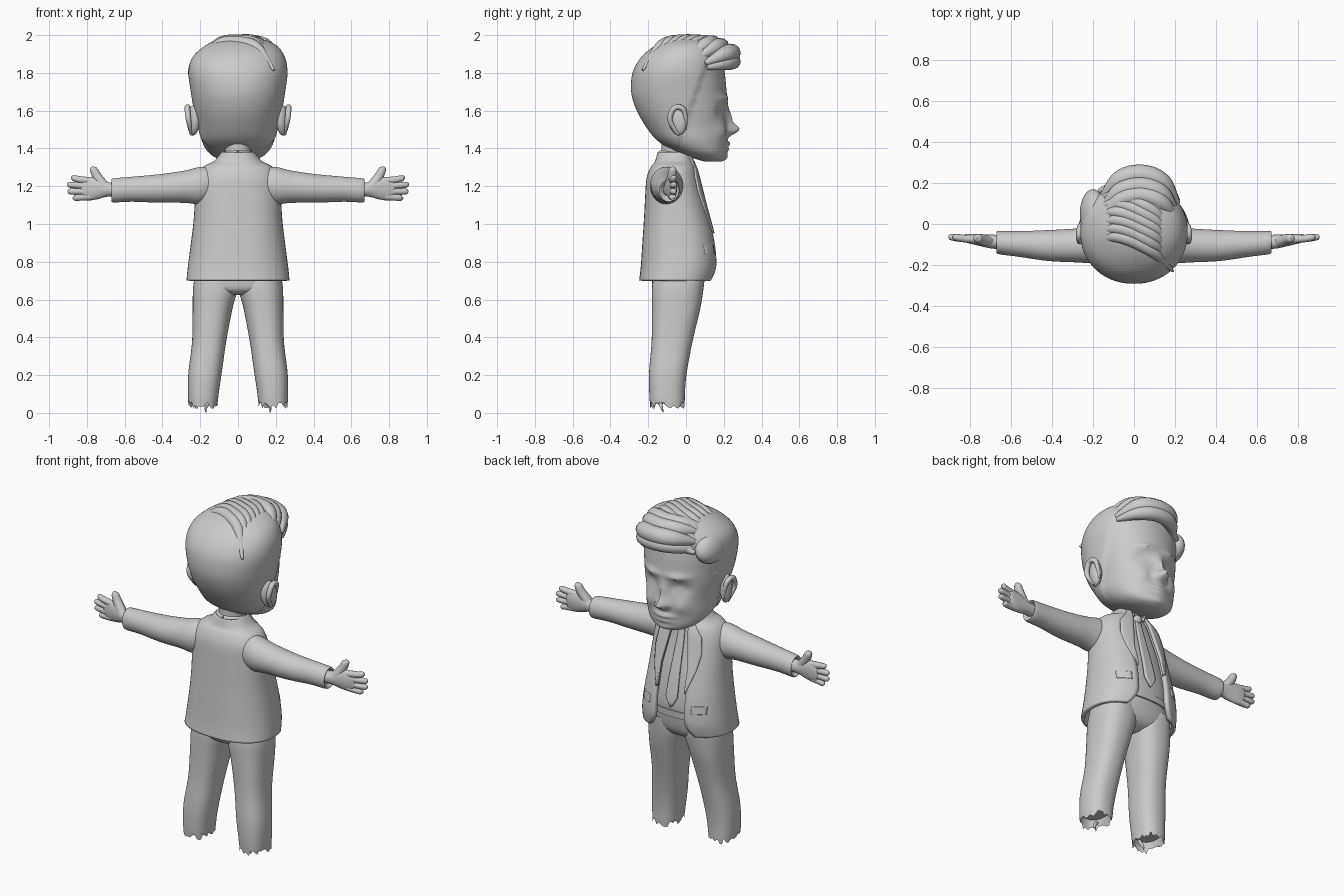
import bpy, bmesh, math, random
from mathutils import Vector
from mathutils.bvhtree import BVHTree

random.seed(4)
if "Cube" in bpy.data.objects:
    bpy.data.objects.remove(bpy.data.objects["Cube"])

grey = bpy.data.materials.new("plain grey")
grey.use_nodes = True
grey.diffuse_color = (0.6, 0.6, 0.6, 1)
grey.node_tree.nodes["Principled BSDF"].inputs["Base Color"].default_value = (0.6, 0.6, 0.6, 1)


def finish(obj, angle=50):
    obj.data.materials.append(grey)
    bpy.ops.object.select_all(action="DESELECT")
    obj.select_set(True)
    bpy.context.view_layer.objects.active = obj
    bpy.ops.object.shade_smooth_by_angle(angle=math.radians(angle))
    return obj


def mesh_object(name, verts, faces, shade=True):
    mesh = bpy.data.meshes.new(name)
    mesh.from_pydata(verts, [], faces)
    bm = bmesh.new()
    bm.from_mesh(mesh)
    bmesh.ops.recalc_face_normals(bm, faces=bm.faces)
    bm.to_mesh(mesh)
    bm.free()
    obj = bpy.data.objects.new(name, mesh)
    bpy.context.collection.objects.link(obj)
    return finish(obj) if shade else obj


def spline(rows, steps):
    """Catmull-Rom interpolation through rows of numbers."""
    out = []
    for i in range(len(rows) - 1):
        a, b = rows[max(i - 1, 0)], rows[i]
        c, d = rows[i + 1], rows[min(i + 2, len(rows) - 1)]
        for s in range(steps):
            t = s / steps
            out.append([q + t * (r - p) / 2 + t * t * (p - 2.5 * q + 2 * r - d_ / 2)
                        + t ** 3 * (1.5 * (q - r) + (d_ - p) / 2)
                        for p, q, r, d_ in zip(a, b, c, d)])
    return out + [list(rows[-1])]


def on_ring(ring, angle, power):
    """Point on a superellipse ring given as (level, a min, a max, b min, b max)."""
    _, a0, a1, b0, b1 = ring
    c, s = math.cos(angle), math.sin(angle)
    e = 2 / power
    return ((a0 + a1) / 2 + (a1 - a0) / 2 * math.copysign(abs(c) ** e, c),
            (b0 + b1) / 2 + (b1 - b0) / 2 * math.copysign(abs(s) ** e, s))


def loft(name, rows, segs=40, steps=5, power=2, place=None, change=None):
    rings = spline(rows, steps)
    place = place or (lambda t, a, b: (a, b, t))
    verts = [place(r[0], *on_ring(r, math.tau * k / segs, power)) for r in rings for k in range(segs)]
    if change:
        verts = [change(*v) for v in verts]
    faces = [(i * segs + k, i * segs + (k + 1) % segs, (i + 1) * segs + (k + 1) % segs, (i + 1) * segs + k)
             for i in range(len(rings) - 1) for k in range(segs)]
    faces += [tuple(range(segs)), tuple(range(len(verts) - segs, len(verts)))]
    return mesh_object(name, verts, faces)


def tube(name, points, radii):
    curve = bpy.data.curves.new(name, "CURVE")
    curve.dimensions = "3D"
    curve.bevel_depth, curve.bevel_resolution, curve.use_fill_caps = 1, 4, True
    rows = spline([(*p, r) for p, r in zip(points, radii)], 6)
    path = curve.splines.new("POLY")
    path.points.add(len(rows) - 1)
    for point, row in zip(path.points, rows):
        point.co, point.radius = (*row[:3], 1), max(row[3], 0.002)
    obj = bpy.data.objects.new(name, curve)
    bpy.context.collection.objects.link(obj)
    bpy.ops.object.select_all(action="DESELECT")
    obj.select_set(True)
    bpy.context.view_layer.objects.active = obj
    bpy.ops.object.convert(target="MESH")
    return finish(bpy.context.object)


def ball(name, centre, size, turn=(0, 0, 0)):
    bpy.ops.mesh.primitive_uv_sphere_add(segments=28, ring_count=16, location=centre, rotation=turn)
    obj = bpy.context.object
    obj.name, obj.scale = name, size
    return finish(obj)


# Head, with the face shaped by soft bumps: x, z, width, height, depth
bumps = [(0, 1.5, .034, .032, .062), (0, 1.56, .022, .05, .025), (0, 1.425, .06, .014, .02),
         (0, 1.395, .05, .012, .012), (0, 1.35, .05, .025, .01)]
for s in (-1, 1):
    bumps += [(s * .095, 1.595, .05, .034, -.035), (s * .095, 1.59, .034, .026, .02),
              (s * .09, 1.665, .06, .016, .016), (s * .115, 1.49, .05, .045, .018),
              (s * .03, 1.49, .016, .016, .018)]


def shape_face(x, y, z):
    if y > .1:
        blend = min((y - .1) / .06, 1)
        y += blend * sum(d * math.exp(-((x - cx) / w) ** 2 - ((z - cz) / h) ** 2)
                         for cx, cz, w, h, d in bumps)
    if y > .02 + .35 * (z - 1.6) and z < 1.85:
        x *= .955
    return x, y, z


head_rows = [(1.33, -.05, .05, .1, .18), (1.345, -.11, .11, .05, .205), (1.38, -.165, .165, -.05, .215),
             (1.44, -.2, .2, -.15, .215), (1.52, -.215, .215, -.215, .215), (1.61, -.235, .235, -.265, .22),
             (1.7, -.25, .25, -.29, .215), (1.8, -.262, .262, -.283, .205), (1.88, -.243, .25, -.24, .19),
             (1.94, -.18, .21, -.17, .16), (1.975, -.11, .14, -.09, .12), (1.985, -.03, .05, -.02, .05)]
head = loft("head", head_rows, segs=96, steps=7, power=2.15, change=shape_face)
skull = BVHTree.FromPolygons([v.co for v in head.data.vertices], [p.vertices for p in head.data.polygons])
loft("neck", [(1.28, -.085, .085, -.15, .03), (1.38, -.07, .07, -.13, .025), (1.46, -.08, .08, -.13, .04)])
for s, side in ((1, "left"), (-1, "right")):
    ball(side + "_ear", (s * .235, -.045, 1.55), (.032, .05, .082), (.15, 0, -s * .35))
    tube(side + "_ear_rim", [(s * .245, 0, 1.5), (s * .262, -.01, 1.6), (s * .268, -.06, 1.615),
                             (s * .262, -.085, 1.55), (s * .245, -.04, 1.475)], [.006, .014, .015, .014, .01])


# Swept hair: strands laid on the crown, then the overhanging quiff
def crown(x, y, lift):
    hit = skull.ray_cast(Vector((x, y, 3)), Vector((0, 0, -1)))[0]
    return (x, y, (hit.z if hit else 1.85) + lift)


for i in range(7):
    y = .17 - .04 * i
    tube(f"hair_strand_{i + 1}", [crown(-.17, y - .01, -.03), crown(-.09, y + .01, -.017), crown(0, y - .015, -.014),
                                  crown(.1, y - .07, -.016), crown(.19, y - .16, -.035)],
         [.012, .03, .033, .03, .006])
quiff = [(.0, .0, .045), (-.055, .035, .04), (.01, -.045, .036), (-.1, .05, .04)]
for i, (dy, dz, r) in enumerate(quiff):
    tube(f"quiff_{i + 1}", [(-.16, .12 + dy, 1.87 + dz), (-.07, .215 + dy, 1.9 + dz), (.04, .24 + dy, 1.905 + dz),
                            (.14, .2 + dy, 1.895 + dz), (.215, .1 + dy, 1.85 + dz * .5)],
         [.015, r, r * 1.1, r, .012])
ball("side_hair", (-.2, .05, 1.82), (.062, .12, .085), (0, .3, 0))

# Shirt, belt and trousers
shirt_rows = [(.76, -.21, .21, -.17, .11), (.85, -.21, .21, -.17, .12), (1, -.2, .2, -.17, .1),
              (1.2, -.18, .18, -.16, .05), (1.28, -.13, .13, -.14, .035), (1.35, -.075, .075, -.13, .02)]
loft("shirt", shirt_rows, power=2.4)
loft("belt", [(.775, -.222, .222, -.18, .122), (.815, -.222, .222, -.18, .124)], power=2.4, steps=1)
loft("hips", [(.625, -.1, .1, -.13, .02), (.65, -.2, .2, -.17, .07), (.7, -.232, .232, -.18, .1),
              (.79, -.22, .22, -.18, .115)], power=2.4)


def ragged(x, y, z):
    return (x, y, z + random.uniform(-.03, .015)) if z < .051 else (x, y, z)


leg_rows = [(.09, .125, .25, -.18, -.02), (.05, .11, .262, -.19, -.008), (.12, .1, .265, -.195, -.005),
            (.22, .085, .262, -.195, .005), (.38, .062, .243, -.182, .035), (.55, .03, .24, -.18, .075),
            (.66, .003, .238, -.18, .093), (.74, .02, .225, -.17, .1)]
for s, side in ((1, "left"), (-1, "right")):
    loft(side + "_trouser_leg", leg_rows, power=2.4, place=lambda t, a, b: (s * a, b, t), change=ragged)
    tube(side + "_frayed_thread", [(s * .15, -.14, .06), (s * .17, -.13, .03), (s * .17, -.12, .003)],
         [.012, .008, .002])

# Open jacket with rounded front corners
jacket_rows = spline([(.7, -.262, .262, -.237, .14), (.78, -.254, .254, -.228, .158), (.9, -.238, .238, -.22, .15),
                      (1.02, -.224, .224, -.212, .122), (1.15, -.215, .215, -.205, .085),
                      (1.24, -.205, .205, -.198, .06), (1.295, -.175, .175, -.178, .045),
                      (1.325, -.12, .12, -.155, .03), (1.375, -.078, .078, -.14, .02)], 5)


def opening(z):
    return .045 + .05 * min(max((1.38 - z) / .3, 0), 1) + .05 * max((.8 - z) / .1, 0) ** 2


def front_y(x, z):
    """Depth of the jacket front at a given place."""
    i = max(k for k, r in enumerate(jacket_rows[:-1]) if r[0] <= z or k == 0)
    lo, hi = jacket_rows[i], jacket_rows[i + 1]
    f = (z - lo[0]) / (hi[0] - lo[0])
    r = [p + f * (q - p) for p, q in zip(lo, hi)]
    u = min(abs(x) / r[2], 1)
    return (r[3] + r[4]) / 2 + (r[4] - r[3]) / 2 * (1 - u ** 2.4) ** (1 / 2.4)


segs, verts = 56, []
for r in jacket_rows:
    gap = math.asin(min(opening(r[0]) / r[2], .9) ** 1.2)
    for k in range(segs + 1):
        angle = math.pi / 2 + gap + (math.tau - 2 * gap) * k / segs
        verts.append((*on_ring(r, angle, 2.4), r[0]))
n = segs + 1
jacket = mesh_object("jacket", verts, [(i * n + k, i * n + k + 1, (i + 1) * n + k + 1, (i + 1) * n + k)
                                       for i in range(len(jacket_rows) - 1) for k in range(segs)])
shell = jacket.modifiers.new("cloth", "SOLIDIFY")
shell.thickness, shell.offset = .022, 0


def patch(name, low, high, inner, outer, side=1, lift=.012, thick=.014):
    """Cloth panel that follows the jacket front between two edges."""
    rows, cols, pts = 16, 6, []
    for i in range(rows + 1):
        z = low + (high - low) * i / rows
        for k in range(cols + 1):
            x = inner(z) + (outer(z) - inner(z)) * k / cols
            pts.append((side * x, front_y(x, z) + lift, z))
    m = cols + 1
    quads = [(i * m + k, i * m + k + 1, (i + 1) * m + k + 1, (i + 1) * m + k)
             for i in range(rows) for k in range(cols)]
    obj = mesh_object(name, pts, quads)
    cloth = obj.modifiers.new("cloth", "SOLIDIFY")
    cloth.thickness, cloth.offset = thick, 0


def tie_half(z):
    return .016 + .02 * (1.31 - z) / .4 if z > .9 else .036 * (z - .84) / .06


def lapel_edge(z):
    return opening(z) + .07 * min(max((z - .95) / .22, 0), 1) * min(max((1.36 - z) / .1, .3), 1)


patch("tie", .845, 1.31, lambda z: -tie_half(z), tie_half, lift=-.014)
ball("tie_knot", (0, .03, 1.315), (.026, .02, .026))
for s, side in ((1, "left"), (-1, "right")):
    patch(side + "_lapel", .95, 1.36, lambda z: opening(z) - .006, lapel_edge, s)
    patch(side + "_pocket_flap", .84, .885, lambda z: .135, lambda z: .205, s, .008)
    tube(side + "_shirt_collar", [(0, -.135, 1.375), (s * .068, -.09, 1.37), (s * .07, -.01, 1.35),
                                  (s * .03, .04, 1.325)], [.014, .014, .016, .01])

    # Sleeve, cuff hollow and hand
    loft(side + "_sleeve", [(.12, 1.13, 1.3, -.17, -.02), (.2, 1.105, 1.302, -.19, -.015),
                            (.28, 1.112, 1.283, -.187, -.022), (.42, 1.113, 1.263, -.18, -.03),
                            (.56, 1.118, 1.25, -.16, -.035), (.665, 1.115, 1.24, -.145, -.035),
                            (.655, 1.135, 1.225, -.125, -.05)],
         place=lambda t, a, b: (s * t, b, a))
    loft(side + "_hand", [(.62, 1.145, 1.215, -.125, -.055), (.69, 1.145, 1.222, -.12, -.052),
                          (.74, 1.132, 1.245, -.11, -.05), (.79, 1.125, 1.248, -.098, -.048),
                          (.825, 1.135, 1.24, -.088, -.05), (.835, 1.16, 1.215, -.08, -.06)],
         place=lambda t, a, b: (s * t, b, a))
    tube(side + "_thumb", [(s * .71, -.085, 1.2), (s * .745, -.075, 1.25), (s * .765, -.07, 1.29),
                           (s * .768, -.068, 1.305)], [.03, .025, .02, .004])
    for i, (tip, z0, z1) in enumerate([(.885, 1.228, 1.243), (.905, 1.2, 1.208), (.903, 1.172, 1.172),
                                       (.875, 1.145, 1.137)]):
        tube(f"{side}_finger_{i + 1}", [(s * .78, -.075, z0), (s * .84, -.07, (z0 + z1) / 2),
                                        (s * (tip - .012), -.064, z1), (s * tip, -.063, z1)],
             [.019, .018, .015, .003])
